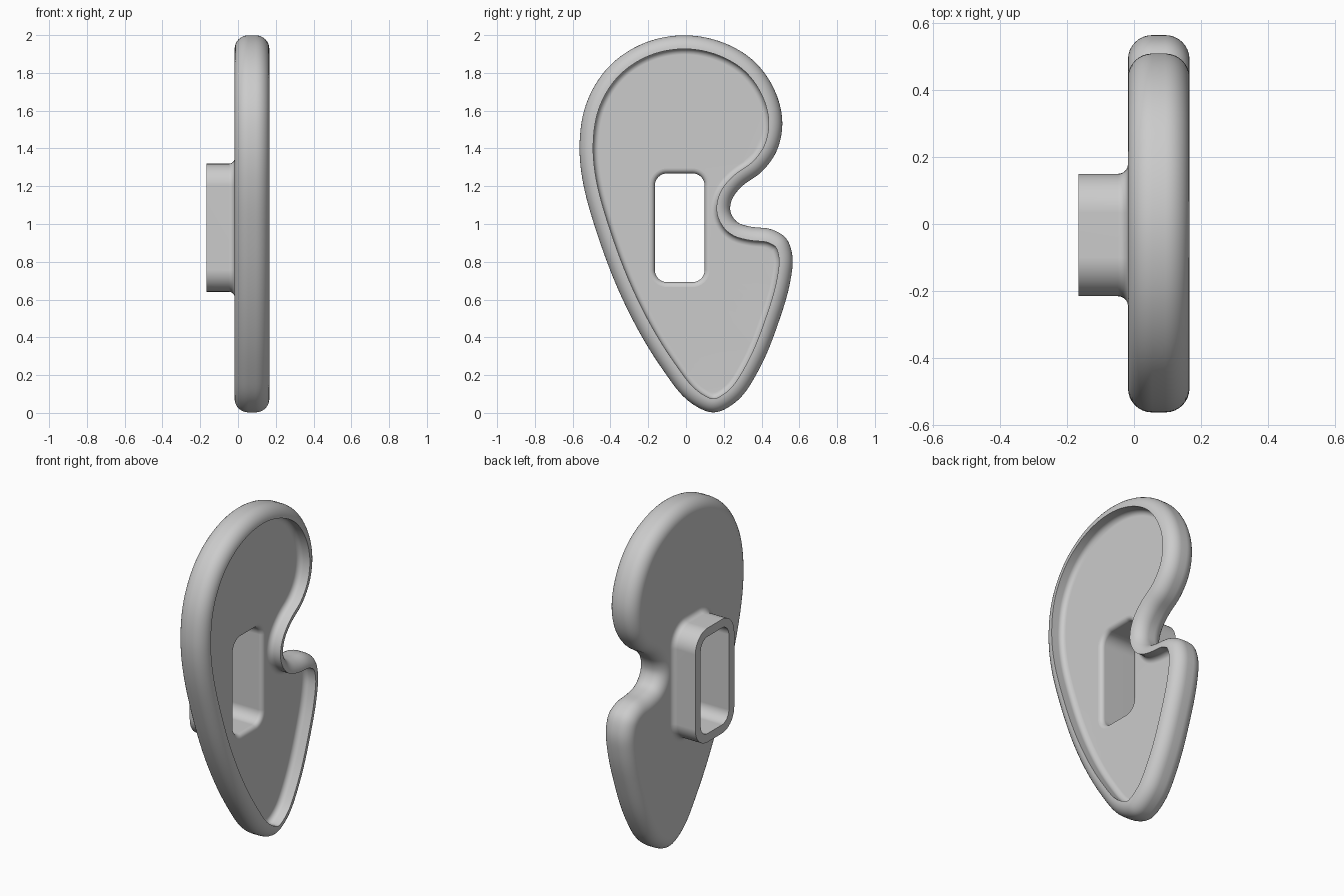
import bpy
import bmesh
from math import cos, sin, pi
from mathutils import Vector

cube = bpy.data.objects.get("Cube")
if cube:
    bpy.data.objects.remove(cube, do_unlink=True)

grey = bpy.data.materials.new("plain grey")
grey.use_nodes = True
COLOUR = (0.6, 0.6, 0.6, 1)
grey.diffuse_color = COLOUR
grey.node_tree.nodes["Principled BSDF"].inputs["Base Color"].default_value = COLOUR

BACK, FLOOR, FRONT, TUBE_END = -0.018, 0.092, 0.166, -0.166
RIM = 0.072      # edge rounding, also the rim width
COVE = 0.03      # fillet around the recess floor
WALL = 0.051     # tube wall
MOUTH = 0.026    # rounding where the opening meets the floor
ROOT = 0.03      # fillet where the tube meets the back

# Outline of the plate in the (y, z) plane
OUTLINE = [(0, 2), (0.2, 1.96), (0.362, 1.862), (0.478, 1.69), (0.511, 1.53), (0.478, 1.38),
           (0.395, 1.27), (0.296, 1.2), (0.243, 1.13), (0.234, 1.07), (0.27, 1.01),
           (0.345, 0.985), (0.45, 0.973), (0.53, 0.926), (0.564, 0.83), (0.553, 0.7),
           (0.492, 0.485), (0.378, 0.213), (0.275, 0.066), (0.148, 0), (0.02, 0.056),
           (-0.117, 0.22), (-0.312, 0.55), (-0.468, 0.94), (-0.553, 1.26), (-0.564, 1.42),
           (-0.532, 1.63), (-0.412, 1.832), (-0.22, 1.96)]


def smooth_loop(points, steps=8):
    """Closed curve through the points, spaced by chord length."""
    pts = [Vector(p) for p in points]
    n = len(pts)

    def tangent(i):
        a, b, c = pts[i - 1], pts[i], pts[(i + 1) % n]
        d0, d1 = (b - a).length, (c - b).length
        return ((b - a) / d0 * d1 + (c - b) / d1 * d0) / (d0 + d1)

    out = []
    for i in range(n):
        p, q = pts[i], pts[(i + 1) % n]
        size = (q - p).length
        m, k = tangent(i) * size, tangent((i + 1) % n) * size
        for s in range(steps):
            t = s / steps
            out.append(p * (2*t**3 - 3*t**2 + 1) + m * (t**3 - 2*t**2 + t)
                       + q * (3*t**2 - 2*t**3) + k * (t**3 - t**2))
    for _ in range(4):
        out = [(out[i - 1] + out[i] * 2 + out[(i + 1) % len(out)]) / 4 for i in range(len(out))]
    return out


def inset(loop, d):
    """Move a clockwise loop inward by d."""
    out = []
    for i, p in enumerate(loop):
        t = (loop[(i + 1) % len(loop)] - loop[i - 1]).normalized()
        out.append(p + Vector((t.y, -t.x)) * d)
    return out


def slot(d, steps=10):
    """Rounded rectangle of the opening, grown outward by d."""
    out = []
    for q, (sy, sz) in enumerate([(1, 1), (-1, 1), (-1, -1), (1, -1)]):
        for s in range(steps + 1):
            a = (q + s / steps) * pi / 2
            out.append(Vector((-0.033 + sy * 0.067 + (0.065 + d) * cos(a),
                               0.98 + sz * 0.223 + (0.065 + d) * sin(a))))
    return out


def arc(offset, x, r, start, end, steps=8):
    """Arc of (offset, x) profile points around a centre."""
    angles = [start + (end - start) * s / steps for s in range(steps + 1)]
    return [(offset + r * cos(a), x + r * sin(a)) for a in angles]


def add_loop(bm, loop, x):
    return [bm.verts.new((x, p.x, p.y)) for p in loop]


def sweep(bm, profile, shape):
    """Skin the rings made by shape(offset) along the profile."""
    rings = [add_loop(bm, shape(d), x) for d, x in profile]
    for a, b in zip(rings, rings[1:]):
        for i in range(len(a)):
            j = (i + 1) % len(a)
            bm.faces.new((a[i], a[j], b[j], b[i]))
    return rings


def fill_between(bm, outer, inner):
    """Flat face with an opening."""
    edges = []
    for ring in (outer, inner):
        for i, v in enumerate(ring):
            w = ring[(i + 1) % len(ring)]
            edges.append(bm.edges.get((v, w)) or bm.edges.new((v, w)))
    bmesh.ops.triangle_fill(bm, edges=edges, use_beauty=True)


def finish(bm, name):
    """Turn the faces outward, judged by the rearmost face, and make the object."""
    bmesh.ops.recalc_face_normals(bm, faces=bm.faces)
    rear = min(bm.faces, key=lambda f: f.calc_center_median().x)
    if rear.normal.x > 0:
        bmesh.ops.reverse_faces(bm, faces=bm.faces)
    mesh = bpy.data.meshes.new(name)
    bm.to_mesh(mesh)
    bm.free()
    mesh.materials.append(grey)
    obj = bpy.data.objects.new(name, mesh)
    bpy.context.collection.objects.link(obj)
    bpy.ops.object.select_all(action="DESELECT")
    obj.select_set(True)
    bpy.context.view_layer.objects.active = obj
    bpy.ops.object.shade_smooth_by_angle(angle=pi / 5)
    mod = obj.modifiers.new("flat_face_normals", "WEIGHTED_NORMAL")
    mod.keep_sharp = True


outline = smooth_loop(OUTLINE)

# Dished plate: rounded back edge, side, rounded rim, recess wall, floor fillet
profile = arc(RIM, BACK + RIM, RIM, 1.5 * pi, pi)
profile += arc(RIM, FRONT - RIM, RIM, pi, pi / 2)
profile += arc(RIM + COVE, FLOOR + COVE, COVE, pi, 1.5 * pi, 6)
bm = bmesh.new()
rings = sweep(bm, profile, lambda d: inset(outline, d))
fill_between(bm, rings[0], add_loop(bm, slot(WALL), BACK))
fill_between(bm, rings[-1], add_loop(bm, slot(MOUTH), FLOOR))
finish(bm, "dished_plate")

# Slotted tube: rounded mouth in the floor, bore, flat end, outside, root fillet
profile = arc(MOUTH, FLOOR - MOUTH, MOUTH, pi / 2, pi, 6)
profile += [(0, TUBE_END), (WALL, TUBE_END)]
profile += arc(WALL + ROOT, BACK - ROOT, ROOT, pi, pi / 2, 6)
bm = bmesh.new()
sweep(bm, profile, slot)
finish(bm, "slotted_tube")
